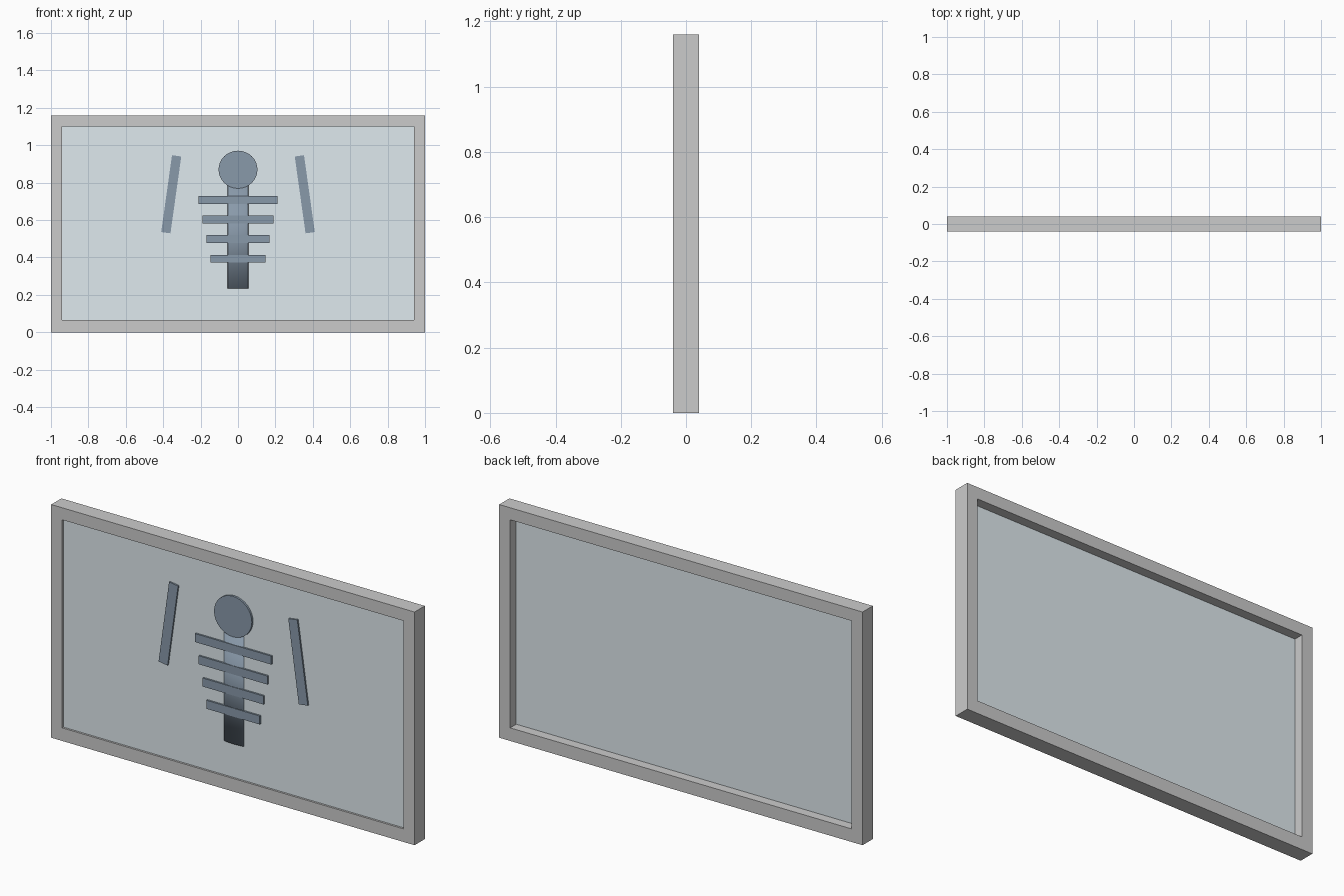
import bpy, bmesh
from math import radians
from mathutils import Matrix

if "Cube" in bpy.data.objects:
    bpy.data.objects.remove(bpy.data.objects["Cube"])

H = 1.16             # overall height
PANEL_FRONT = -0.03  # front face of the backing panel


def material(name, rgb):
    m = bpy.data.materials.new(name)
    m.diffuse_color = (*rgb, 1)
    m.use_nodes = True
    m.node_tree.nodes["Principled BSDF"].inputs["Base Color"].default_value = m.diffuse_color
    return m


def finish(name, bm, mat=None):
    bmesh.ops.recalc_face_normals(bm, faces=bm.faces)
    me = bpy.data.meshes.new(name)
    bm.to_mesh(me)
    bm.free()
    ob = bpy.data.objects.new(name, me)
    bpy.context.collection.objects.link(ob)
    if mat:
        me.materials.append(mat)
    return ob


def box(name, x, z, w, h, y0, y1, mat=None, tilt=0):
    bm = bmesh.new()
    bmesh.ops.create_cube(bm, size=1)
    bmesh.ops.scale(bm, vec=(w, y1 - y0, h), verts=bm.verts)
    ob = finish(name, bm, mat)
    ob.location = (x, (y0 + y1) / 2, z)
    ob.rotation_euler.y = radians(tilt)
    return ob


def cylinder(name, z, rx, ry, length, y, mat, facing_front=False):
    bm = bmesh.new()
    bmesh.ops.create_cone(bm, cap_ends=True, segments=32, radius1=1, radius2=1, depth=length)
    bmesh.ops.scale(bm, vec=(rx, ry, 1), verts=bm.verts)
    if facing_front:
        bmesh.ops.rotate(bm, verts=bm.verts, matrix=Matrix.Rotation(radians(90), 3, 'X'))
    ob = finish(name, bm, mat)
    ob.location = (0, y, z)
    return ob


pane_mat = material("pane", (0.74, 0.82, 0.86))
figure_mat = material("figure", (0.25, 0.32, 0.40))

# Frame: mitred rectangular ring, one rectangular section per corner
bm = bmesh.new()
rings = []
for sx, top in ((-1, 0), (1, 0), (1, 1), (-1, 1)):
    outer = (sx, H * top)
    inner = (sx * 0.94, H - 0.06 if top else 0.065)
    rings.append([bm.verts.new((p[0], y, p[1]))
                  for p, y in ((outer, -0.04), (inner, -0.04), (inner, 0.04), (outer, 0.04))])
for i in range(4):
    a, b = rings[i], rings[(i + 1) % 4]
    for k in range(4):
        n = (k + 1) % 4
        bm.faces.new((a[k], a[n], b[n], b[k]))
finish("frame", bm)

# Backing panel set into the frame
box("panel", 0, 0.5825, 1.88, 1.035, PANEL_FRONT, -0.008, pane_mat)

# Spine: flattened cylinder, smooth all over
spine = cylinder("spine", 0.51, 0.055, 0.007, 0.55, PANEL_FRONT, figure_mat)
for p in spine.data.polygons:
    p.use_smooth = True

# Head: flat disc
head = cylinder("head", 0.87, 0.104, 0.101, 0.012, -0.034, figure_mat, True)
bpy.context.view_layer.objects.active = head
head.select_set(True)
bpy.ops.object.shade_smooth_by_angle(angle=radians(40))

# Ribs: narrowing downwards
for i in range(4):
    box(f"rib_{i + 1}", 0, 0.708 - 0.105 * i, 2 * (0.21 - 0.021 * i), 0.042,
        -0.039, PANEL_FRONT, figure_mat)

# Arms: tilted mirrored bars
for name, s in (("arm_left", -1), ("arm_right", 1)):
    box(name, s * 0.357, 0.738, 0.05, 0.415, -0.038, PANEL_FRONT, figure_mat, -8 * s)
